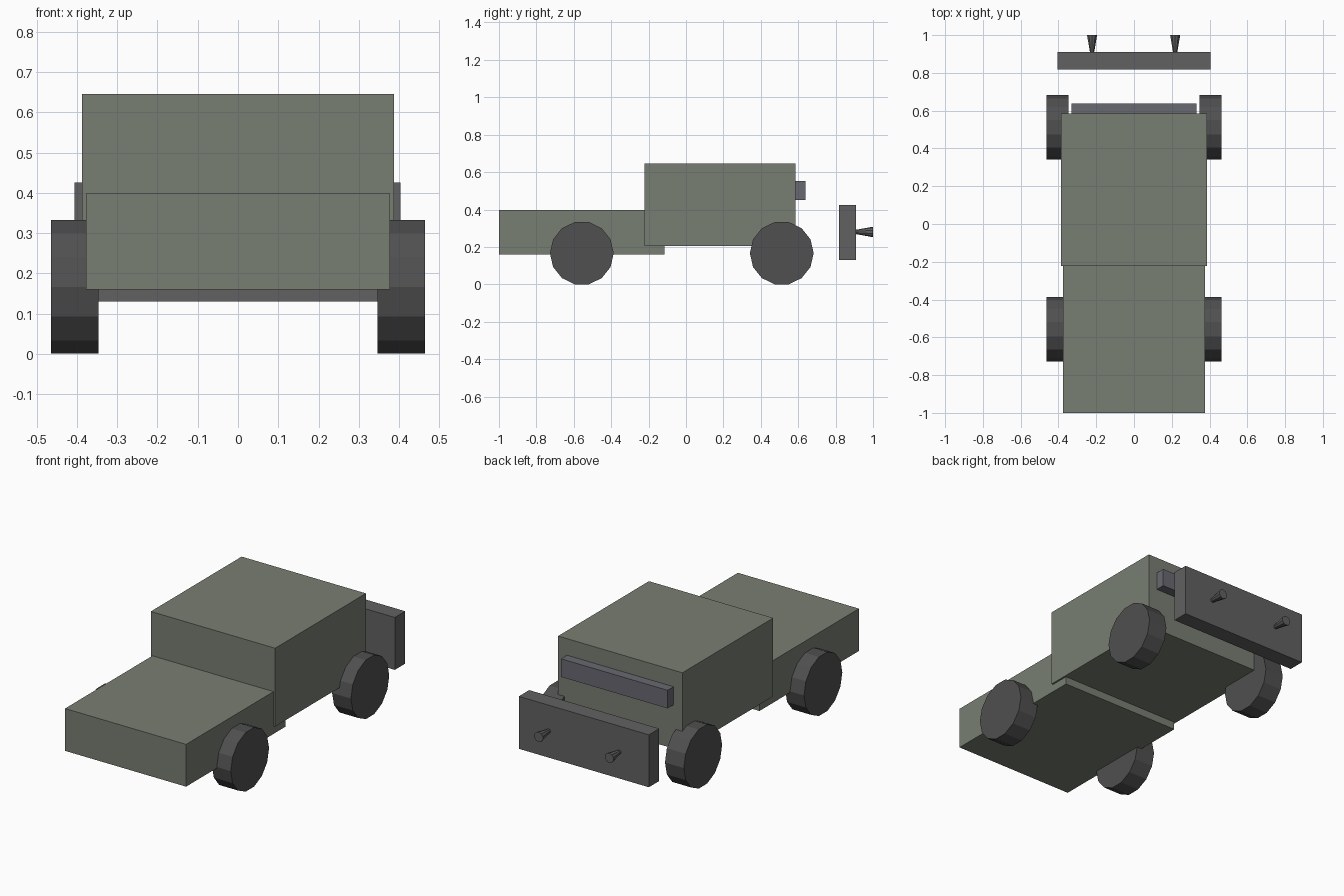
import bpy
import math

if "Cube" in bpy.data.objects:
    bpy.data.objects.remove(bpy.data.objects["Cube"])


def material(name, rgb):
    m = bpy.data.materials.new(name)
    m.diffuse_color = (*rgb, 1)
    m.use_nodes = True
    m.node_tree.nodes["Principled BSDF"].inputs["Base Color"].default_value = m.diffuse_color
    return m


GREEN = material("olive_paint", (0.19, 0.21, 0.17))
TYRE = material("tyre_rubber", (0.08, 0.08, 0.08))
STEEL = material("dark_steel", (0.12, 0.12, 0.12))
BLUE_GREY = material("blue_grey", (0.14, 0.14, 0.165))


def finish(name, mat):
    ob = bpy.context.object
    ob.name = name
    ob.data.materials.append(mat)
    return ob


def box(name, x, y, z, mat):
    """Box from (min, max) ranges on each axis."""
    spans = (x, y, z)
    bpy.ops.mesh.primitive_cube_add(size=1, location=[(a + b) / 2 for a, b in spans])
    ob = finish(name, mat)
    ob.scale = [b - a for a, b in spans]
    bpy.ops.object.transform_apply(location=False, rotation=False, scale=True)
    return ob


# Body: low hood and taller cabin
box("hood", (-0.377, 0.377), (-1.0, -0.115), (0.16, 0.398), GREEN)
box("cabin", (-0.387, 0.387), (-0.223, 0.585), (0.204, 0.645), GREEN)

# Rear bar and detached tail plate
box("rear_bar", (-0.332, 0.332), (0.583, 0.638), (0.45, 0.552), BLUE_GREY)
box("tail_plate", (-0.406, 0.404), (0.818, 0.91), (0.13, 0.425), STEEL)

for side, sx in (("left", -1), ("right", 1)):
    # Wheels: 14-sided, flat at the bottom
    for end, y in (("front", -0.557), ("rear", 0.512)):
        bpy.ops.mesh.primitive_cylinder_add(
            vertices=14, radius=0.1705, depth=0.117,
            location=(sx * 0.4055, y, 0.1665), rotation=(0, math.pi / 2, 0))
        finish(f"{end}_{side}_wheel", TYRE)

    # Flared stubs on the tail plate, widening outwards
    bpy.ops.mesh.primitive_cone_add(
        vertices=10, radius1=0.01, radius2=0.028, depth=0.1,
        location=(sx * 0.22 - 0.002, 0.95, 0.28), rotation=(-math.pi / 2, 0, 0))
    finish(f"{side}_flared_stub", STEEL)
